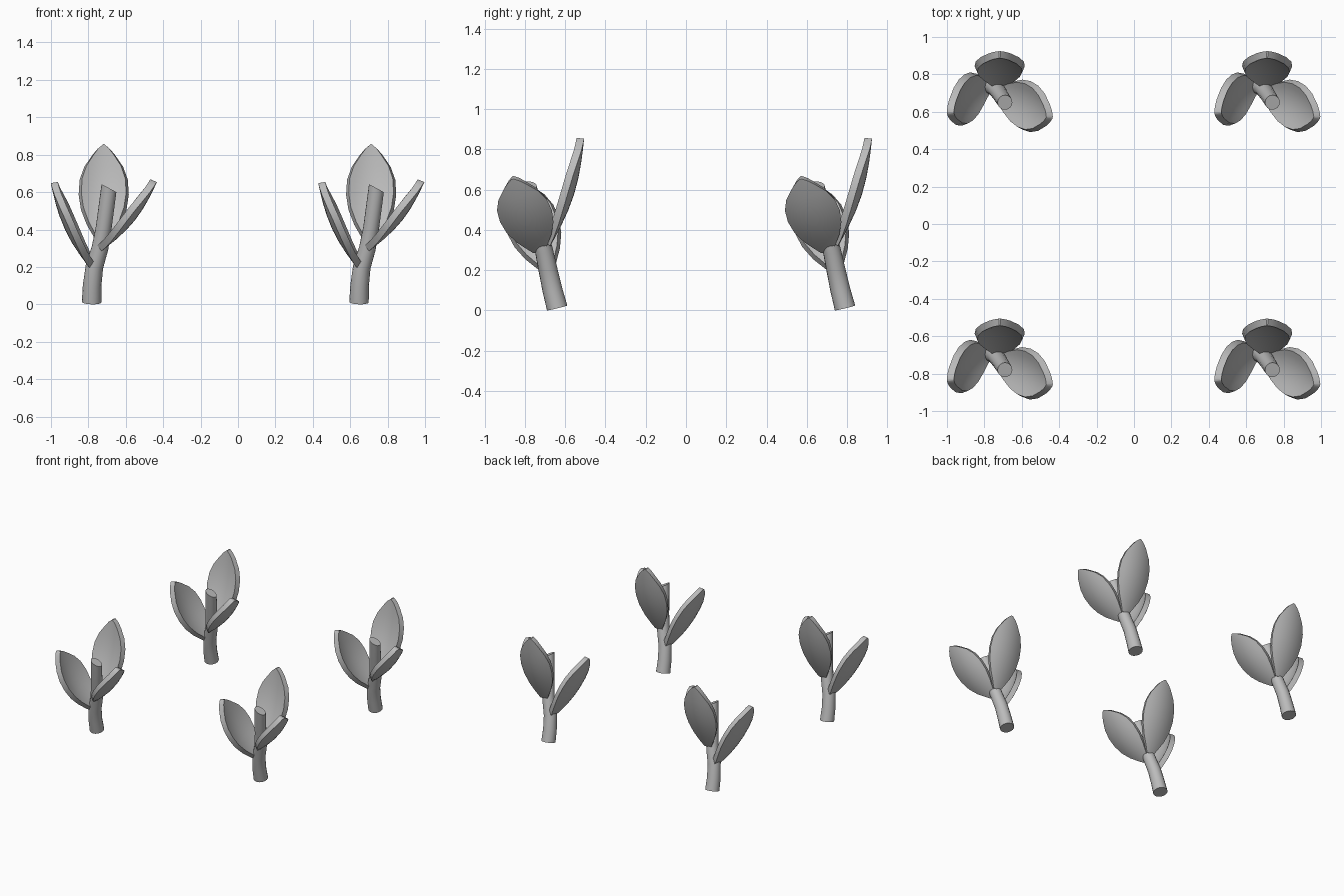
import bpy, bmesh, math
from mathutils import Vector

cube = bpy.data.objects.get("Cube")
if cube:
    bpy.data.objects.remove(cube)

grey = bpy.data.materials.new("plain grey")
grey.use_nodes = True
GREY = (0.5, 0.5, 0.5, 1)
grey.diffuse_color = GREY
grey.node_tree.nodes["Principled BSDF"].inputs["Base Color"].default_value = GREY

SPACING = 0.715  # distance of each plant from the two centre lines


def make_object(name, bm, thickness=0):
    bmesh.ops.recalc_face_normals(bm, faces=bm.faces)
    mesh = bpy.data.meshes.new(name)
    bm.to_mesh(mesh)
    bm.free()
    mesh.materials.append(grey)
    obj = bpy.data.objects.new(name, mesh)
    bpy.context.collection.objects.link(obj)
    bpy.ops.object.select_all(action='DESELECT')
    obj.select_set(True)
    bpy.context.view_layer.objects.active = obj
    if thickness:
        solid = obj.modifiers.new("thickness", 'SOLIDIFY')
        solid.thickness = thickness
        solid.offset = 0
        bpy.ops.object.modifier_apply(modifier=solid.name)
    bpy.ops.object.shade_smooth_by_angle(angle=math.radians(40))
    return obj


def make_stem(path, r_base, r_top, sides=16):
    bm = bmesh.new()
    pts = [Vector(p) for p in path]
    rings = []
    for i, p in enumerate(pts):
        axis = (pts[min(i + 1, len(pts) - 1)] - pts[max(i - 1, 0)]).normalized()
        u = Vector((0, 1, 0)).cross(axis).normalized()
        v = axis.cross(u)
        r = r_base + (r_top - r_base) * i / (len(pts) - 1)
        ring = []
        for k in range(sides):
            a = math.tau * k / sides
            off = (u * math.cos(a) + v * math.sin(a)) * r
            if i == len(pts) - 1:  # slanted cut at the top
                off.z -= 0.4 * off.x + 0.25 * off.y
            ring.append(bm.verts.new(p + off))
        rings.append(ring)
    for a, b in zip(rings, rings[1:]):
        for k in range(sides):
            j = (k + 1) % sides
            bm.faces.new((a[k], a[j], b[j], b[k]))
    bm.faces.new(rings[0])
    bm.faces.new(rings[-1])
    return make_object("stem", bm)


# Half width of a leaf along its length
OUTLINE = [(0, .028), (.08, .05), (.2, .085), (.35, .115), (.5, .127), (.65, .122),
           (.78, .098), (.9, .056), (.96, .03), (1, .004)]


def make_leaf(name, base, tip, across, inward, across_count=8):
    base, tip, across = Vector(base), Vector(tip), Vector(across)
    axis = (tip - base).normalized()
    across = (across - axis * across.dot(axis)).normalized()
    normal = across.cross(axis)
    if normal.dot(Vector(inward)) < 0:
        normal = -normal
    bm = bmesh.new()
    rows = []
    for t, half in OUTLINE:
        mid = base.lerp(tip, t) - normal * 0.035 * math.sin(math.pi * t)
        row = []
        for k in range(across_count + 1):
            s = 2 * k / across_count - 1
            cup = 0.03 * (s * half / 0.127) ** 2
            row.append(bm.verts.new(mid + across * s * half + normal * cup))
        rows.append(row)
    for a, b in zip(rows, rows[1:]):
        for k in range(across_count):
            bm.faces.new((a[k], a[k + 1], b[k + 1], b[k]))
    return make_object(name, bm, 0.038)


# One plant, placed in the front right corner
parts = [
    make_stem([(-.783, -.64, .005), (-.78, -.663, .1), (-.768, -.685, .2), (-.738, -.706, .3),
               (-.718, -.735, .41), (-.69, -.78, .62)], .052, .04),
    make_leaf("back_leaf", (-.718, -.69, .33), (-.718, -.525, .855), (1, 0, 0), (0, -1, 0)),
    make_leaf("left_leaf", (-.735, -.73, .305), (-.452, -.86, .66), (.19, .95, .24), (-1, 0, 1)),
    make_leaf("right_leaf", (-.775, -.685, .205), (-.982, -.835, .65), (-.05, .95, .27), (1, 0, 0)),
]

# Sit the stem exactly on the ground
low = min(v.co.z for v in parts[0].data.vertices)
for v in parts[0].data.vertices:
    if v.co.z < 0.05:
        v.co.z -= low

# Repeat the plant in the other three corners
for dx, dy in ((1, 0), (0, 1), (1, 1)):
    for part in parts:
        copy = bpy.data.objects.new(part.name, part.data)
        copy.location = (2 * SPACING * dx, 2 * SPACING * dy, 0)
        bpy.context.collection.objects.link(copy)
